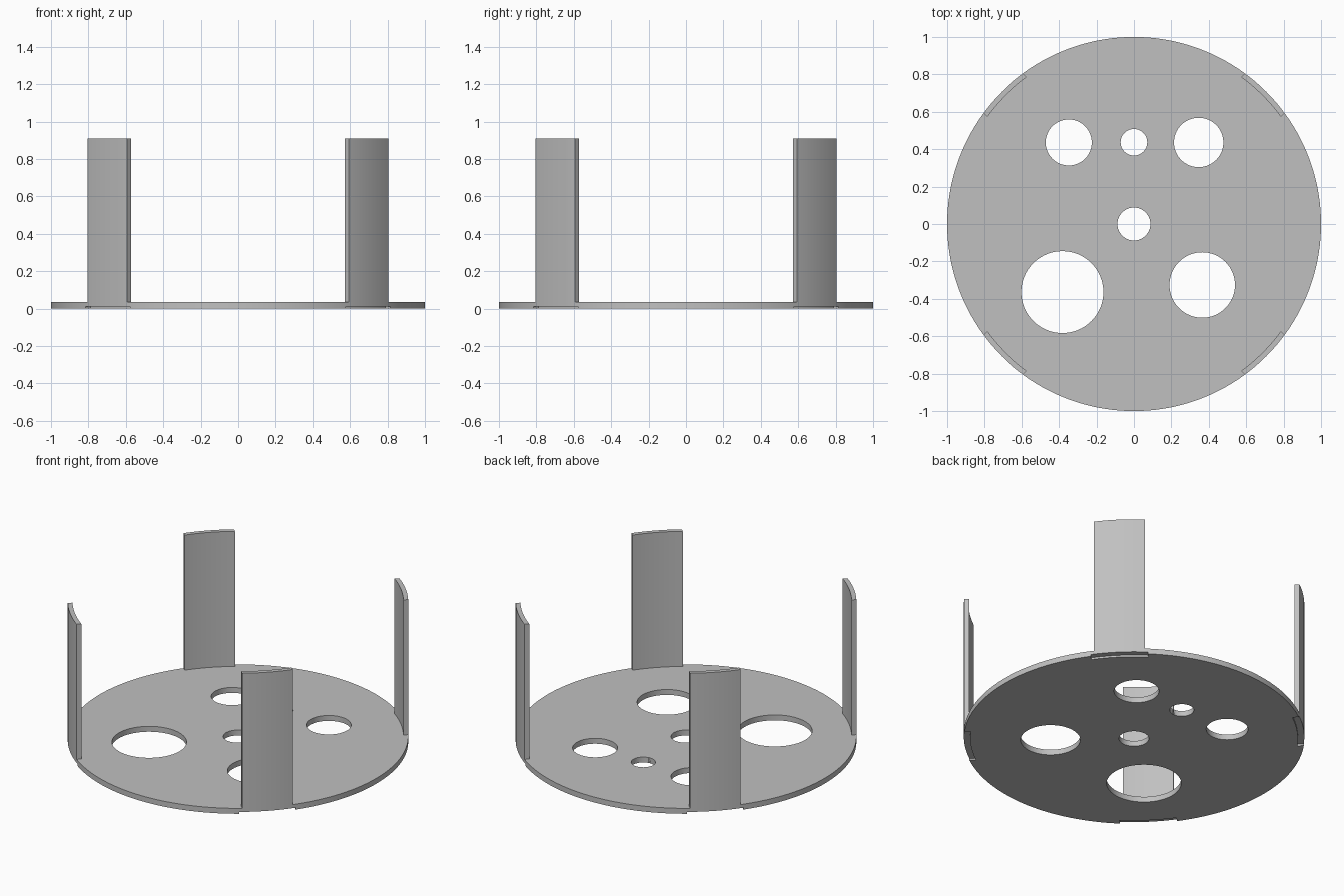
import bpy
import bmesh
from math import asin, cos, sin, pi, radians

PLATE_TOP = 0.035
POST_TOP = 0.91
NOTCH_TOP = 0.012

cube = bpy.data.objects.get("Cube")
if cube:
    bpy.data.objects.remove(cube, do_unlink=True)

grey = bpy.data.materials.new("light_grey")
grey.use_nodes = True
colour = (0.53, 0.53, 0.53, 1)
grey.diffuse_color = colour
grey.node_tree.nodes["Principled BSDF"].inputs["Base Color"].default_value = colour


def prism(name, outline, z0, z1):
    """Extrude a counter-clockwise outline between two heights."""
    bm = bmesh.new()
    face = bm.faces.new([bm.verts.new((x, y, z0)) for x, y in outline])
    top = bmesh.ops.extrude_face_region(bm, geom=[face])["geom"]
    for v in top:
        if isinstance(v, bmesh.types.BMVert):
            v.co.z = z1
    bmesh.ops.recalc_face_normals(bm, faces=bm.faces)
    mesh = bpy.data.meshes.new(name)
    bm.to_mesh(mesh)
    bm.free()
    mesh.materials.append(grey)
    obj = bpy.data.objects.new(name, mesh)
    bpy.context.collection.objects.link(obj)
    return obj


def circle(x, y, r, count):
    return [(x + r * cos(2 * pi * i / count), y + r * sin(2 * pi * i / count))
            for i in range(count)]


def arc_band(r_in, r_out, half_width, count=14):
    """Curved strip centred on +x with parallel ends."""
    def arc(r):
        a = asin(half_width / r)
        return [(r * cos(t), r * sin(t))
                for t in (a * (2 * i / count - 1) for i in range(count + 1))]
    return arc(r_out) + arc(r_in)[::-1]


def smooth(obj):
    bpy.ops.object.select_all(action="DESELECT")
    obj.select_set(True)
    bpy.context.view_layer.objects.active = obj
    bpy.ops.object.shade_smooth_by_angle(angle=radians(30))


# Round base plate
plate = prism("base_plate", circle(0, 0, 1, 256), 0, PLATE_TOP)

# Through holes: x, y, radius
holes = [(0, 0, 0.088), (0, 0.437, 0.071), (-0.348, 0.436, 0.123),
         (0.346, 0.436, 0.132), (-0.382, -0.364, 0.219), (0.365, -0.326, 0.175)]
cutters = [prism("hole_cutter", circle(x, y, r, 64), -0.1, 0.1) for x, y, r in holes]

# Four curved posts on the rim, each above a shallow notch in the underside
corners = {"back_left": 45, "back_right": 135, "front_right": 225, "front_left": 315}
for corner, angle in corners.items():
    post = prism(corner + "_post", arc_band(0.972, 1, 0.15), PLATE_TOP, POST_TOP)
    post.rotation_euler.z = radians(angle)
    smooth(post)
    notch = prism("notch_cutter", arc_band(0.962, 1.05, 0.168), -0.1, NOTCH_TOP)
    notch.rotation_euler.z = radians(angle)
    cutters.append(notch)

# Cut the holes and notches, then drop the cutters
bpy.context.view_layer.objects.active = plate
for cutter in cutters:
    cutter.hide_render = True
    cut = plate.modifiers.new("cut", "BOOLEAN")
    cut.operation = "DIFFERENCE"
    cut.solver = "EXACT"
    cut.object = cutter
    bpy.ops.object.modifier_apply(modifier=cut.name)
for cutter in cutters:
    bpy.data.objects.remove(cutter, do_unlink=True)
smooth(plate)
